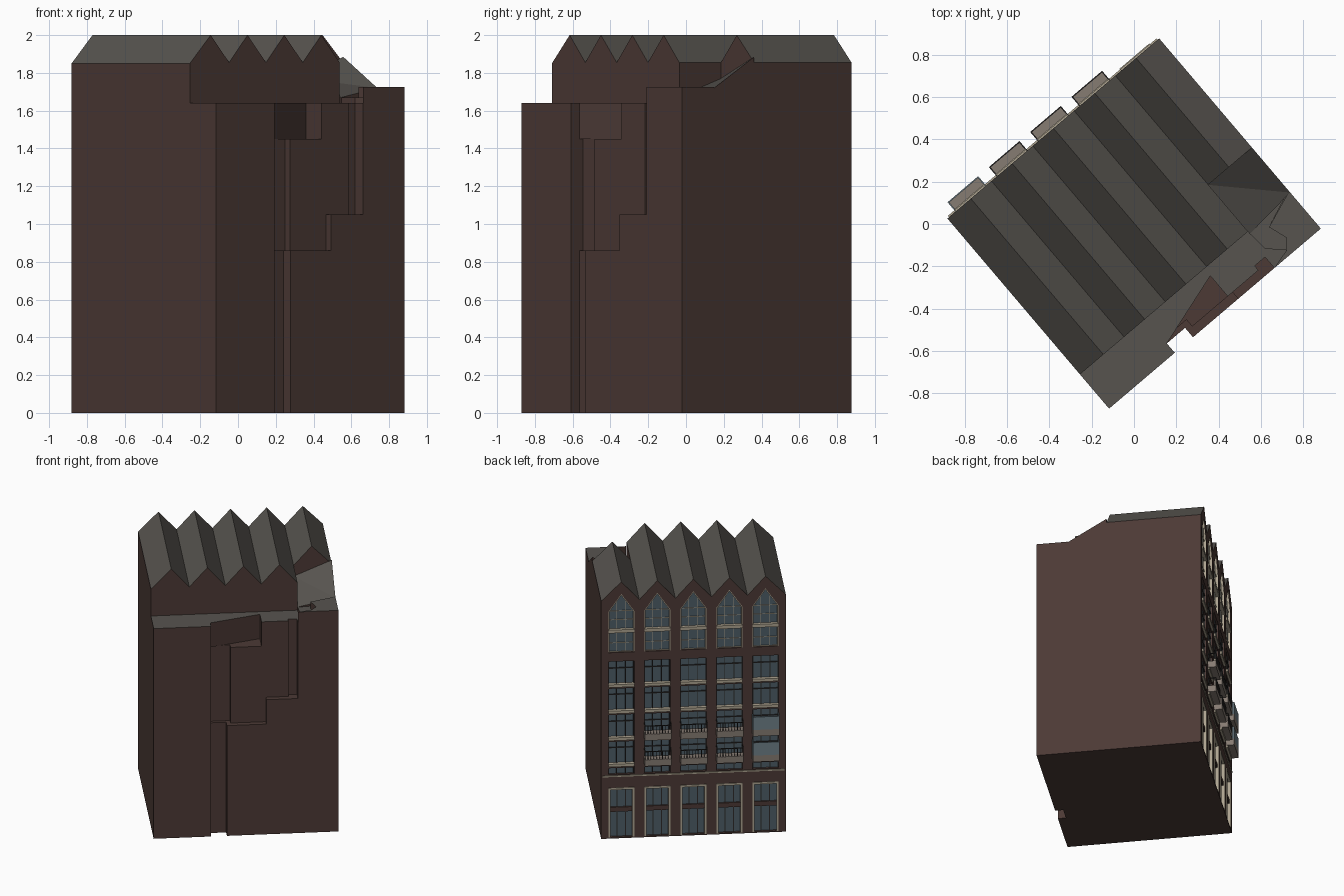
import bpy, bmesh
from mathutils import Vector

if "Cube" in bpy.data.objects:
    bpy.data.objects.remove(bpy.data.objects["Cube"])

U, V = 1.312, 1.178            # facade width, building depth
PITCH, FIRST = 0.256, 0.145    # bay spacing, first bay centre
BAYS = [FIRST + PITCH * i for i in range(5)]
HW = 0.092                     # half window width


def P(u, v, z):
    """Local facade frame (u along facade, v into the depth) to world."""
    return Vector((-0.881 + 0.762 * u + 0.648 * v, 0.026 + 0.648 * u - 0.762 * v, z))


def mat(name, col):
    m = bpy.data.materials.new(name)
    m.diffuse_color = (*col, 1)
    m.use_nodes = True
    m.node_tree.nodes["Principled BSDF"].inputs["Base Color"].default_value = m.diffuse_color
    return m


BRICK = mat("brick", (0.072, 0.042, 0.036))
ROOF = mat("roof_grey", (0.095, 0.088, 0.078))
CREAM = mat("cream_trim", (0.42, 0.37, 0.28))
GLASS = mat("glass", (0.075, 0.11, 0.135))
PALE = mat("pale_glass", (0.16, 0.22, 0.25))
DARK = mat("dark_metal", (0.025, 0.023, 0.022))
STONE = mat("balcony_stone", (0.24, 0.2, 0.17))


def prism(bm, pts, axis, a, b):
    """Extrude a profile: axis 'z' takes (u, v) points, axis 'v' takes (u, z)."""
    f = (lambda p, t: P(p[0], p[1], t)) if axis == 'z' else (lambda p, t: P(p[0], t, p[1]))
    lo = [bm.verts.new(f(p, a)) for p in pts]
    hi = [bm.verts.new(f(p, b)) for p in pts]
    bm.faces.new(lo)
    bm.faces.new(hi)
    n = len(pts)
    for i in range(n):
        j = (i + 1) % n
        bm.faces.new((lo[i], lo[j], hi[j], hi[i]))


def box(bm, u0, u1, v0, v1, z0, z1):
    prism(bm, [(u0, v0), (u1, v0), (u1, v1), (u0, v1)], 'z', z0, z1)


def finish(name, bm, *mats):
    """Make an object; with two materials the second goes on upward faces."""
    bmesh.ops.recalc_face_normals(bm, faces=bm.faces)
    if len(mats) > 1:
        for f in bm.faces:
            if f.normal.z > 0.3:
                f.material_index = 1
    me = bpy.data.meshes.new(name)
    bm.to_mesh(me)
    bm.free()
    for m in mats:
        me.materials.append(m)
    ob = bpy.data.objects.new(name, me)
    bpy.context.collection.objects.link(ob)
    return ob


def cut(ob, bm):
    c = finish("cutter", bm, BRICK)
    c.hide_render = True
    md = ob.modifiers.new("cut", 'BOOLEAN')
    md.operation, md.solver, md.object = 'DIFFERENCE', 'EXACT', c
    bpy.context.view_layer.objects.active = ob
    bpy.ops.object.modifier_apply(modifier=md.name)
    bpy.data.objects.remove(c)


def zigzag(n):
    """Saw-tooth roof outline over n bays."""
    pts = [(0, 1.85)]
    for i in range(n):
        last = U if i == 4 else BAYS[i] + PITCH / 2
        pts += [(BAYS[i], 2.0), (last, 1.855)]
    return pts


def arch(c, w, z0, z1, z2):
    return [(c - w, z0), (c + w, z0), (c + w, z1), (c, z2), (c - w, z1)]


# front block with saw-tooth roof and window openings
bm = bmesh.new()
prism(bm, [(U, 0), (0, 0)] + zigzag(5), 'v', 0, 0.676)
front = finish("front_block", bm, BRICK, ROOF)
bm = bmesh.new()
for c in BAYS:
    prism(bm, arch(c, HW, 1.45, 1.77, 1.905), 'v', -0.1, 0.025)
    box(bm, c - HW, c + HW, -0.1, 0.025, 0.5, 1.38)
    box(bm, c - HW, c + HW, -0.1, 0.025, 0.01, 0.395)
cut(front, bm)

# rear block with stepped recesses in the back wall
bm = bmesh.new()
box(bm, 0, U, 0.676, V, 0, 1.64)
rear = finish("rear_block", bm, BRICK, ROOF)
for u0, u1, v0, z0, z1 in ((0.407, 0.52, 1.12, -0.1, 0.86), (0.407, 0.55, 1.095, 0.86, 1.45),
                           (0.54, 0.80, 1.137, 0.86, 1.7), (0.79, 1.024, 1.137, 1.05, 1.7),
                           (0.96, 1.024, 1.11, 1.05, 1.7)):
    bm = bmesh.new()
    box(bm, u0, u1, v0, 1.3, z0, z1)
    cut(rear, bm)
bm = bmesh.new()
prism(bm, [(0.407, 1.3), (0.407, 1.12), (0.77, 1.01), (0.77, 1.3)], 'z', 1.45, 1.7)
cut(rear, bm)

# rear part of the saw-tooth roof, four bays only
bm = bmesh.new()
z4 = zigzag(4)
prism(bm, [(z4[-1][0], 1.64), (0, 1.64)] + z4, 'v', 0.676, 0.966)
finish("rear_roof", bm, BRICK, ROOF)

# folded slope behind the fifth bay
bm = bmesh.new()
foot = [(1.04, 0.676), (U, 0.676), (U, 0.955), (1.04, 0.98)]
lo = [bm.verts.new(P(*p, 1.64)) for p in foot]
hi = [bm.verts.new(P(*p, z)) for p, z in zip(foot, (1.77, 1.885, 1.72, 1.67))]
for i in range(4):
    j = (i + 1) % 4
    bm.faces.new((lo[i], lo[j], hi[j], hi[i]))
bm.faces.new(lo)
bm.faces.new((hi[0], hi[1], hi[2]))
bm.faces.new((hi[0], hi[2], hi[3]))
finish("corner_slope", bm, BRICK, ROOF)

# raised corner terrace and the low step beside it
bm = bmesh.new()
prism(bm, [(1.024, V), (1.122, 1.151), (1.16, 1.105), (1.13, 1.015), (1.29, 0.955),
           (U, 0.955), (U, V)], 'z', 1.64, 1.725)
finish("corner_terrace", bm, BRICK, ROOF)
bm = bmesh.new()
prism(bm, [(1.04, 0.975), (1.28, 0.955), (1.13, 1.015), (1.16, 1.105), (1.122, 1.151),
           (1.05, 1.08)], 'z', 1.64, 1.67)
finish("terrace_step", bm, BRICK, ROOF)

# window parts, all bays gathered per material
glass, cream, dark, wood = (bmesh.new() for _ in range(4))
for c in BAYS:
    l, r = c - HW, c + HW
    # glazing
    prism(glass, arch(c, HW, 1.45, 1.77, 1.905), 'v', 0.018, 0.025)
    box(glass, l, r, 0.018, 0.025, 0.5, 1.38)
    box(glass, l, r, 0.018, 0.025, 0.01, 0.395)
    # pointed top window: frame, glazing bars, transom
    for s in (-1, 1):
        e = c + s * HW
        box(cream, min(e, e - s * .007), max(e, e - s * .007), 0.002, 0.02, 1.45, 1.77)
        prism(cream, [(e, 1.77), (c, 1.905), (c, 1.893), (e, 1.758)], 'v', 0.002, 0.02)
        box(cream, c + s * .032 - .002, c + s * .032 + .002, 0.012, 0.02, 1.45, 1.85)
    for z in (1.452, 1.52, 1.70, 1.768):
        box(cream, l, r, 0.012, 0.02, z - 0.002, z + 0.002)
    box(cream, l, r, -0.008, 0.02, 1.605, 1.63)
    # middle storeys: sills and dark glazing bars
    for z in (1.195, 0.99, 0.78, 0.575):
        box(cream, l, r, -0.012, 0.02, z - 0.012, z + 0.01)
        box(dark, l, r, 0.01, 0.02, z + 0.125, z + 0.131)
        box(wood, l, r, 0.004, 0.02, z - 0.028, z - 0.012)
    for d in (-0.089, -0.032, 0.032, 0.089):
        box(dark, c + d - .003, c + d + .003, 0.01, 0.02, 0.5, 1.38)
    # ground floor: frame, transom panel, door bars
    for a, b in ((l, l + .014), (r - .014, r)):
        box(cream, a, b, -0.005, 0.02, 0.01, 0.395)
    box(cream, l, r, -0.005, 0.02, 0.38, 0.395)
    box(wood, l + .014, r - .014, 0.006, 0.02, 0.205, 0.24)
    for d in (-0.03, 0.03):
        box(dark, c + d - .003, c + d + .003, 0.01, 0.02, 0.01, 0.38)
finish("window_glass", glass, GLASS)
finish("window_trim", cream, CREAM)
finish("window_bars", dark, DARK)
finish("window_panels", wood, BRICK)

# thin cornice above the ground floor
bm = bmesh.new()
box(bm, 0.01, U - 0.01, -0.008, 0.005, 0.483, 0.492)
finish("cornice", bm, CREAM)

# balconies: bay one has glazed sides, the next three have railings
slab, rail, pane = (bmesh.new() for _ in range(3))
for i, c in enumerate(BAYS[:4]):
    l, r = c - 0.095, c + 0.095
    for z in (0.58, 0.78):
        box(slab, l, r, -0.058, 0.005, z, z + 0.05)
        t = z + 0.15
        if i == 0:
            box(pane, l, r, -0.058, -0.052, z + 0.05, t)
            for a in (l, r - 0.006):
                box(pane, a, a + 0.006, -0.052, 0.0, z + 0.05, t)
            continue
        top = z + 0.115
        box(rail, l, r, -0.058, -0.052, top - 0.006, top)
        for a in (l, r - 0.006):
            box(rail, a, a + 0.006, -0.052, 0.0, top - 0.006, top)
        for k in range(10):
            a = l + k * (r - l - 0.005) / 9
            box(rail, a, a + 0.004, -0.057, -0.053, z + 0.05, top)
finish("balcony_slabs", slab, STONE)
finish("balcony_railings", rail, DARK)
finish("balcony_glass", pane, PALE)
